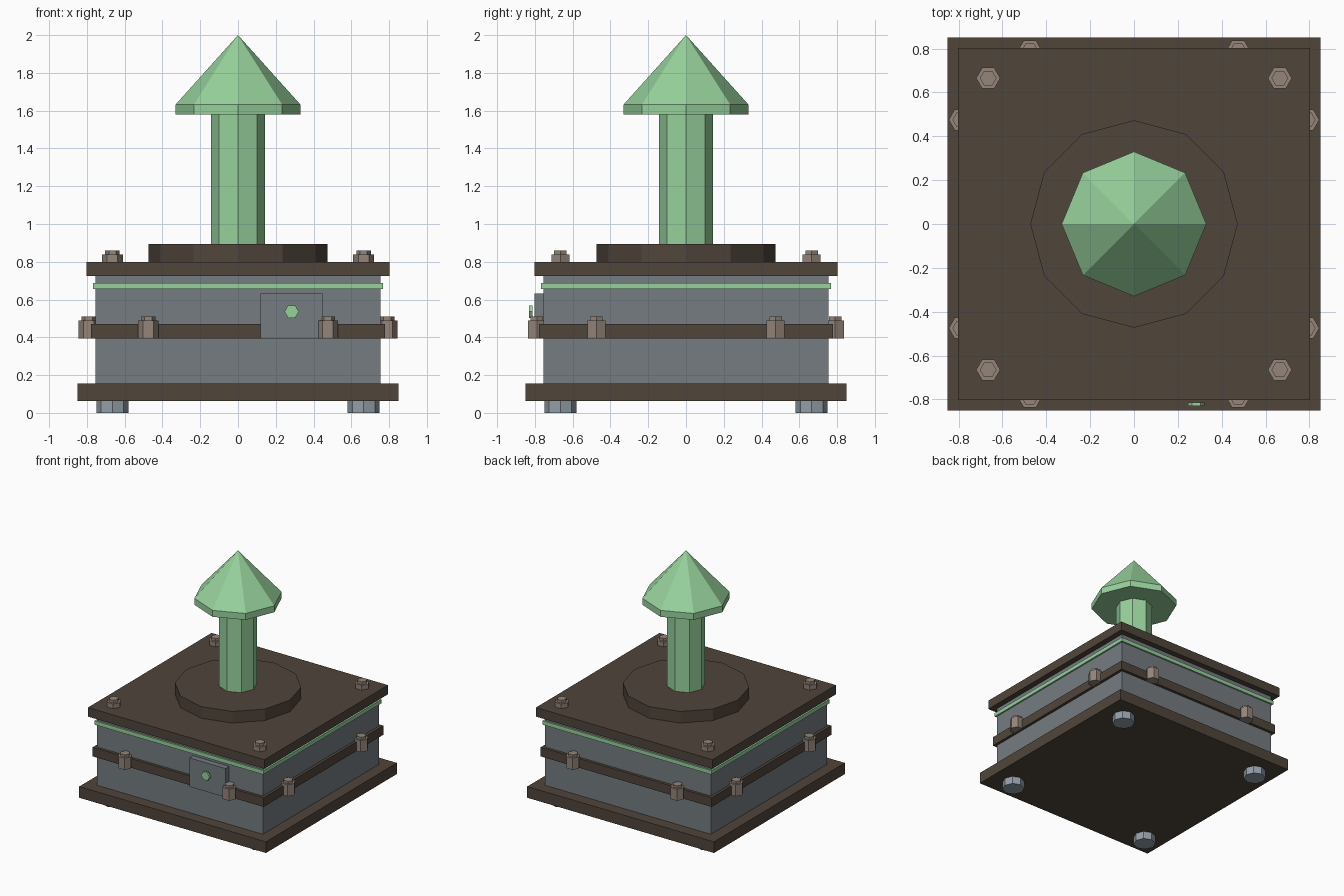
import bpy, bmesh, math
from mathutils import Matrix

if "Cube" in bpy.data.objects:
    bpy.data.objects.remove(bpy.data.objects["Cube"])


def material(name, rgb):
    """Flat colour from 0-255 display values, converted to linear."""
    m = bpy.data.materials.new(name)
    lin = [(c / 255 / 12.92) if c < 11 else ((c / 255 + 0.055) / 1.055) ** 2.4 for c in rgb]
    m.diffuse_color = (*lin, 1)
    m.use_nodes = True
    m.node_tree.nodes["Principled BSDF"].inputs["Base Color"].default_value = m.diffuse_color
    return m


GREEN = material("pale_green", (151, 209, 156))
BROWN = material("dark_brown", (80, 69, 59))
GREY = material("slate_grey", (117, 124, 128))
TAUPE = material("taupe_metal", (148, 133, 122))
STEEL = material("blue_steel", (148, 159, 170))


def finish(bm, name, mat):
    bmesh.ops.recalc_face_normals(bm, faces=bm.faces)
    me = bpy.data.meshes.new(name)
    bm.to_mesh(me)
    bm.free()
    me.materials.append(mat)
    ob = bpy.data.objects.new(name, me)
    bpy.context.collection.objects.link(ob)
    return ob


def box(name, mat, x0, x1, y0, y1, z0, z1):
    bm = bmesh.new()
    m = Matrix.Translation(((x0 + x1) / 2, (y0 + y1) / 2, (z0 + z1) / 2))
    m = m @ Matrix.Diagonal((x1 - x0, y1 - y0, z1 - z0, 1))
    bmesh.ops.create_cube(bm, size=1, matrix=m)
    return finish(bm, name, mat)


def slab(name, mat, half, z0, z1):
    return box(name, mat, -half, half, -half, half, z0, z1)


def lathe(name, mat, sides, profile, x=0, y=0):
    """Faceted solid from (radius, z) steps; radius 0 makes a tip."""
    bm = bmesh.new()
    rings = []
    for r, z in profile:
        if r == 0:
            rings.append([bm.verts.new((x, y, z))])
        else:
            rings.append([bm.verts.new((x + r * math.cos(math.tau * i / sides),
                                        y + r * math.sin(math.tau * i / sides), z))
                          for i in range(sides)])
    for a, b in zip(rings, rings[1:]):
        for i in range(sides):
            j = (i + 1) % sides
            bm.faces.new((a[i], a[j], b[0]) if len(b) == 1 else (a[i], a[j], b[j], b[i]))
    for ring in (rings[0], rings[-1]):
        if len(ring) > 1:
            bm.faces.new(ring)
    return finish(bm, name, mat)


def bolt(name, x, y, z0, z1, z2):
    """Hex nut with a smaller hex stud on top."""
    lathe(name, TAUPE, 6, [(0.055, z0), (0.055, z1), (0.038, z1), (0.038, z2)], x, y)


# Square housing, plates and bands
slab("base_plate", BROWN, 0.85, 0.063, 0.155)
slab("housing", GREY, 0.755, 0.155, 0.725)
slab("middle_band", BROWN, 0.778, 0.395, 0.47)
slab("green_stripe", GREEN, 0.768, 0.655, 0.687)
slab("top_plate", BROWN, 0.803, 0.725, 0.80)

# Central mount, post and pointed head
lathe("mount_disc", BROWN, 12, [(0.473, 0.80), (0.473, 0.895)])
lathe("post", GREEN, 8, [(0.142, 0.895), (0.142, 1.58)])
lathe("pointed_head", GREEN, 8, [(0.33, 1.58), (0.33, 1.633), (0, 2.0)])

# Feet and corner bolts
for sx in (-1, 1):
    for sy in (-1, 1):
        lathe("foot", STEEL, 8, [(0.085, 0), (0.085, 0.063)], sx * 0.665, sy * 0.665)
        bolt("corner_bolt", sx * 0.665, sy * 0.665, 0.80, 0.838, 0.86)

# Two bolts through the band on each side
for s in (-1, 1):
    for t in (-0.475, 0.475):
        bolt("band_bolt", t, s * 0.79, 0.395, 0.49, 0.51)
        bolt("band_bolt", s * 0.79, t, 0.395, 0.49, 0.51)

# Front control panel and hexagonal button
box("control_panel", GREY, 0.12, 0.448, -0.802, -0.755, 0.395, 0.632)
button = lathe("button", GREEN, 6, [(0.038, 0.813), (0.038, 0.831)])
button.data.transform(Matrix.Translation((0.284, 0, 0.536)) @ Matrix.Rotation(math.pi / 2, 4, 'X'))
